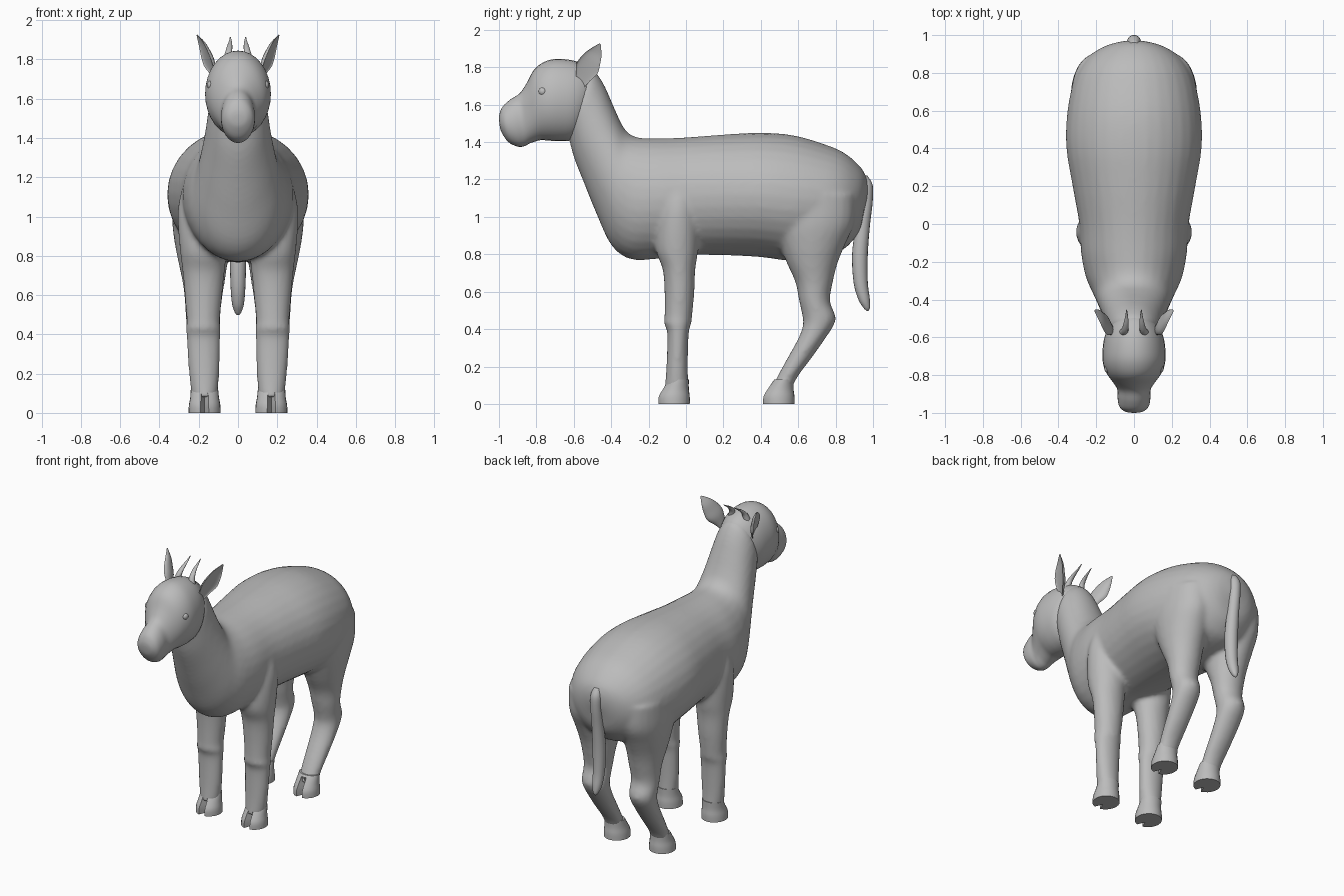
import bpy, bmesh
from math import cos, sin, pi
from mathutils import Vector as V

cube = bpy.data.objects.get("Cube")
if cube:
    bpy.data.objects.remove(cube, do_unlink=True)

grey = bpy.data.materials.new("soft grey")
grey.use_nodes = True
grey.diffuse_color = (0.5, 0.5, 0.5, 1)
grey.node_tree.nodes["Principled BSDF"].inputs["Base Color"].default_value = (0.5, 0.5, 0.5, 1)


def catmull(p, steps):
    """Smoothly interpolate a list of number tuples."""
    out = []
    for i in range(len(p) - 1):
        a, b, c, d = p[max(i - 1, 0)], p[i], p[i + 1], p[min(i + 2, len(p) - 1)]
        for k in range(steps):
            t = k / steps
            out.append(tuple(
                0.5 * (2 * q + (r - o) * t + (2 * o - 5 * q + 4 * r - s) * t * t
                       + (3 * q - o - 3 * r + s) * t ** 3)
                for o, q, r, s in zip(a, b, c, d)))
    return out + [p[-1]]


def loft(bm, rings, section=None, n=24):
    """Skin rings of (centre, first axis, second axis) and cap both ends."""
    section = section or (lambda t: (cos(t), sin(t)))
    rows = []
    for c, a, b in rings:
        uv = [section(2 * pi * i / n) for i in range(n)]
        rows.append([bm.verts.new(c + a * u + b * v) for u, v in uv])
    for r, s in zip(rows, rows[1:]):
        for i in range(n):
            j = (i + 1) % n
            bm.faces.new((r[i], r[j], s[j], s[i]))
    bm.faces.new(rows[0])
    bm.faces.new(rows[-1])
    return rows


def finish(name, bm, angle=50):
    bmesh.ops.recalc_face_normals(bm, faces=bm.faces)
    me = bpy.data.meshes.new(name)
    bm.to_mesh(me)
    bm.free()
    me.materials.append(grey)
    ob = bpy.data.objects.new(name, me)
    bpy.context.collection.objects.link(ob)
    bpy.ops.object.select_all(action="DESELECT")
    ob.select_set(True)
    bpy.context.view_layer.objects.active = ob
    bpy.ops.object.shade_smooth_by_angle(angle=angle * pi / 180)
    return ob


def trunk(points, steps=4):
    """Rings from (top y, top z, bottom y, bottom z, half width)."""
    res = []
    for ty, tz, by, bz, w in catmull(points, steps):
        top, low = V((0, ty, tz)), V((0, by, bz))
        res.append(((top + low) / 2, V((w, 0, 0)), (top - low) / 2))
    return res


def limb(points, side, steps=4):
    """Rings from (z, front y, back y, inner x, outer x)."""
    return [(V((side * (xi + xo) / 2, (yf + yb) / 2, z)),
             V(((xo - xi) / 2, 0, 0)), V((0, (yb - yf) / 2, 0)))
            for z, yf, yb, xi, xo in catmull(points, steps)]


def tube(points, steps=5):
    """Rings from (x, y, z, radius), lying flat."""
    return [(V((x, y, z)), V((r, 0, 0)), V((0, r, 0)))
            for x, y, z, r in catmull(points, steps)]


# Torso and neck, from rump to nape
torso = [
    (.975, 1.13, .95, 1.02, .04), (.965, 1.21, .93, .93, .13),
    (.93, 1.27, .88, .86, .215), (.85, 1.34, .83, .82, .28),
    (.75, 1.385, .73, .79, .325), (.58, 1.435, .57, .765, .355),
    (.4, 1.45, .4, .785, .358), (.2, 1.44, .2, .795, .325),
    (0, 1.425, 0, .795, .29), (-.15, 1.42, -.16, .775, .28),
    (-.26, 1.425, -.3, .775, .255), (-.32, 1.46, -.40, .85, .22),
    (-.36, 1.53, -.48, 1.02, .192), (-.395, 1.61, -.545, 1.18, .17),
    (-.44, 1.71, -.60, 1.32, .152), (-.49, 1.78, -.63, 1.43, .138),
    (-.55, 1.8, -.66, 1.48, .11)]
front_leg = [
    (.08, -.115, .015, .105, .235), (.2, -.105, .01, .095, .25),
    (.38, -.1, .015, .09, .262), (.43, -.118, .028, .087, .266),
    (.47, -.115, .033, .092, .262), (.6, -.115, .045, .08, .272),
    (.72, -.125, .05, .068, .283), (.82, -.16, .065, .06, .295),
    (.95, -.16, .07, .06, .306), (1.06, -.14, .06, .08, .304),
    (1.2, -.11, .04, .1, .27)]
hind_leg = [
    (.08, .455, .565, .11, .235), (.15, .49, .6, .105, .24),
    (.25, .545, .675, .1, .25), (.35, .6, .745, .095, .258),
    (.42, .625, .79, .092, .262), (.47, .622, .8, .09, .265),
    (.55, .605, .77, .085, .27), (.65, .585, .785, .07, .28),
    (.75, .54, .81, .055, .3), (.85, .5, .85, .045, .32),
    (.97, .46, .9, .05, .335), (1.12, .47, .9, .08, .33)]
bm = bmesh.new()
loft(bm, trunk(torso), n=32)
for side in (-1, 1):
    loft(bm, limb(front_leg, side))
    loft(bm, limb(hind_leg, side))
body = finish("body_and_legs", bm, 80)
blend = body.modifiers.new("blend", "REMESH")
blend.mode = "VOXEL"
blend.voxel_size = 0.014
blend.use_smooth_shade = True
soften = body.modifiers.new("soften", "SMOOTH")
soften.factor = 0.5
soften.iterations = 7

# Cloven hooves: the front vertex of the low rings is pulled back as a cleft
for label, y0, ankle in (("front", -.15, .045), ("hind", .41, .05)):
    for side, word in ((1, "left"), (-1, "right")):
        shape = [(0, y0, y0 + .17, .088, .252), (.04, y0 + .002, y0 + .17, .09, .25),
                 (.08, y0 + .025, y0 + .165, .097, .243),
                 (.13, y0 + ankle + .012, y0 + .165, .102, .24)]
        bm = bmesh.new()
        rows = loft(bm, limb(shape, side, 3))
        for row in rows:
            if row[0].co.z < .1:
                row[18].co.y += .055
        finish(label + "_hoof_" + word, bm, 40)

# Head with a deep jaw and rounded muzzle
head = [
    (-.47, 1.72, -.54, 1.52, .06), (-.5, 1.785, -.57, 1.44, .12),
    (-.58, 1.83, -.61, 1.41, .155), (-.68, 1.845, -.68, 1.405, .167),
    (-.75, 1.832, -.735, 1.408, .163), (-.81, 1.79, -.78, 1.41, .142),
    (-.855, 1.71, -.83, 1.395, .108), (-.89, 1.66, -.865, 1.378, .088),
    (-.94, 1.627, -.90, 1.376, .087), (-.98, 1.59, -.95, 1.4, .078),
    (-.997, 1.55, -.985, 1.45, .05), (-1, 1.52, -.995, 1.48, .02)]
bm = bmesh.new()
loft(bm, trunk(head), n=32)
finish("head", bm, 80)

# Hanging tail
tail = [(0, .95, 1.22, .02), (0, .962, 1.17, .036), (0, .962, 1.08, .036),
        (0, .945, .95, .038), (0, .93, .8, .042), (0, .934, .65, .038),
        (0, .952, .56, .031), (0, .966, .515, .018), (0, .97, .498, .005)]
bm = bmesh.new()
loft(bm, tube(tail), n=16)
finish("tail", bm, 80)

# Cupped ears, curved horns and eyes on each side
ear = [(.115, -.565, 1.70, .02), (.135, -.55, 1.745, .038), (.158, -.53, 1.79, .056),
       (.175, -.51, 1.835, .05), (.19, -.485, 1.88, .033), (.21, -.46, 1.925, .004)]
horn = [(.055, -.575, 1.79, .024), (.048, -.56, 1.835, .018),
        (.042, -.525, 1.87, .013), (.039, -.485, 1.895, .007), (.039, -.455, 1.915, .002)]


def cup(t):
    return cos(t), sin(t) * (1 if sin(t) < 0 else -.35)


for side, word in ((1, "left"), (-1, "right")):
    bm = bmesh.new()
    loft(bm, [(V((side * x, y, z)), V((side * r * .25, r, -r * .45)),
               V((side * r * .6, -r * .15, 0)))
              for x, y, z, r in catmull(ear, 4)], cup, 20)
    finish("ear_" + word, bm)

    bm = bmesh.new()
    loft(bm, tube([(side * x, y, z, r) for x, y, z, r in horn], 4), n=12)
    finish("horn_" + word, bm)

    bm = bmesh.new()
    bmesh.ops.create_uvsphere(bm, u_segments=16, v_segments=10, radius=.024)
    bmesh.ops.translate(bm, verts=bm.verts, vec=(side * .134, -.765, 1.67))
    finish("eye_" + word, bm, 80)
